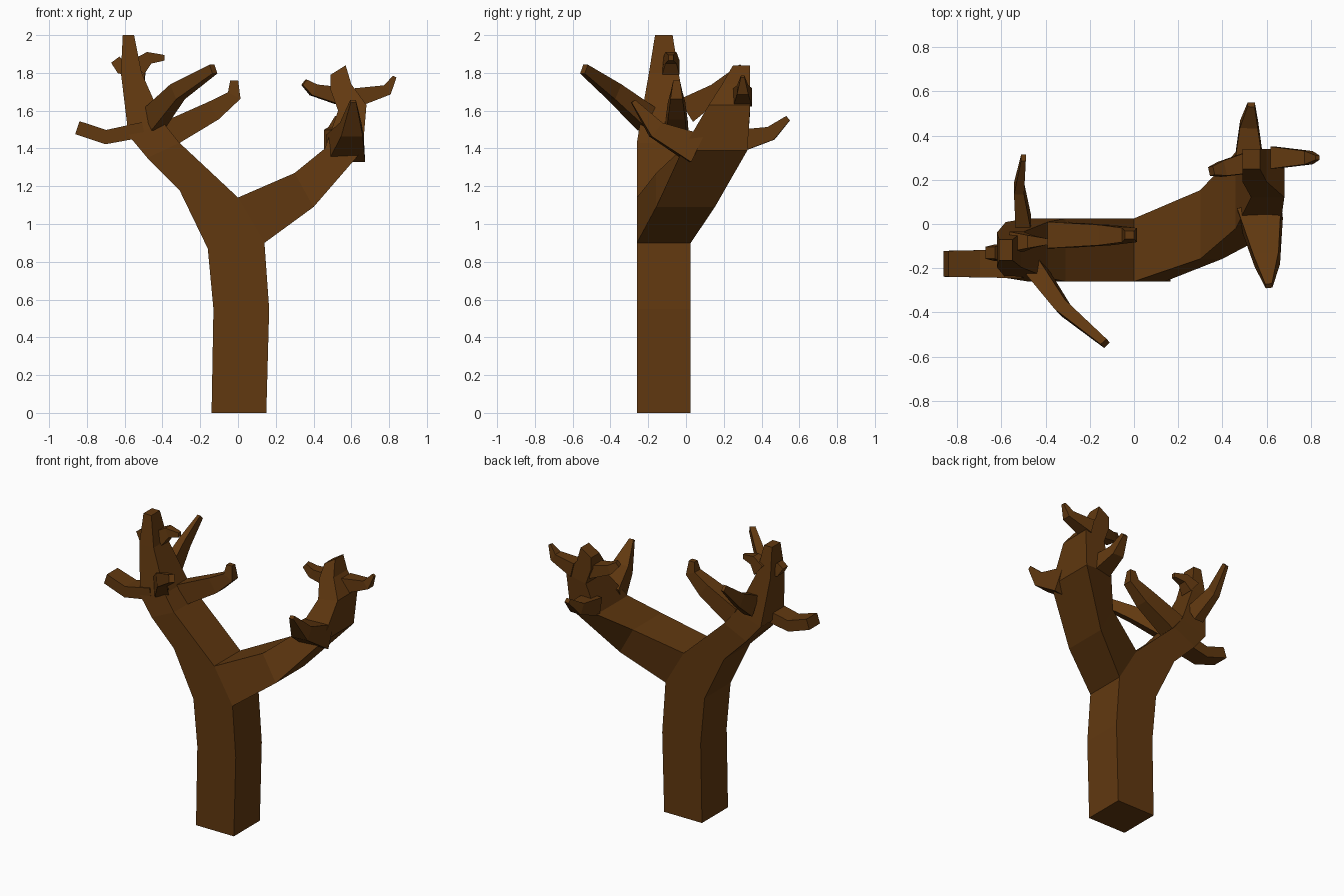
import bpy
import bmesh
from mathutils import Vector

cube = bpy.data.objects.get("Cube")
if cube:
    bpy.data.objects.remove(cube, do_unlink=True)

bark = bpy.data.materials.new("brown_bark")
bark.use_nodes = True
brown = (.12, .04, .005, 1)
bark.diffuse_color = brown
bark.node_tree.nodes["Principled BSDF"].inputs["Base Color"].default_value = brown


def loft(name, rings):
    """Join four-cornered rings into one closed, flat-shaded tube."""
    bm = bmesh.new()
    loops = [[bm.verts.new(corner) for corner in ring] for ring in rings]
    for low, high in zip(loops, loops[1:]):
        for i in range(len(low)):
            bm.faces.new((low[i - 1], low[i], high[i], high[i - 1]))
    bm.faces.new(loops[0])
    bm.faces.new(loops[-1])
    bmesh.ops.remove_doubles(bm, verts=bm.verts, dist=.001)
    bmesh.ops.recalc_face_normals(bm, faces=bm.faces)
    mesh = bpy.data.meshes.new(name)
    bm.to_mesh(mesh)
    bm.free()
    mesh.materials.append(bark)
    bpy.context.collection.objects.link(bpy.data.objects.new(name, mesh))


def limb(name, outline, front, back):
    """Heavy wood: pairs of outline points, with front and back depth ruled by height."""
    rings = []
    for (outer_x, outer_z), (inner_x, inner_z) in outline:
        height = (outer_z + inner_z) / 2
        near, far = front(height), back(height)
        rings.append([(outer_x, near, outer_z), (inner_x, near, inner_z),
                      (inner_x, far, inner_z), (outer_x, far, outer_z)])
    loft(name, rings)


def twig(name, path, thickness, breadth, tip=.4):
    """Thin wood: a rectangle swept along a path, shrinking evenly to the tip scale."""
    points = [Vector(point) for point in path]
    last = len(points) - 1
    side = (points[last] - points[0]).cross(Vector((0, 0, 1))).normalized()
    rings = []
    for i, point in enumerate(points):
        # The ring at a bend faces halfway between its two segments
        tangent = Vector()
        if i > 0:
            tangent += (point - points[i - 1]).normalized()
        if i < last:
            tangent += (points[i + 1] - point).normalized()
        scale = 1 + (tip - 1) * i / last
        across = side * breadth * scale / 2
        upward = side.cross(tangent).normalized() * thickness * scale / 2
        rings.append([point + across + upward, point - across + upward,
                      point - across - upward, point + across - upward])
    loft(name, rings)


# Trunk, closing in a ridge at the fork
trunk_front, trunk_back = -.26, .025
crotch = (0, 1.14)
right_shoulder = (-.16, .87)
left_shoulder = (.14, .9)
limb("trunk",
     [((-.14, 0), (.15, 0)), ((-.13, .55), (.165, .55)),
      (right_shoulder, left_shoulder), (crotch, crotch)],
     front=lambda height: trunk_front,
     back=lambda height: trunk_back)


# Right limb narrows in depth only towards its top
def right_inset(height):
    return max(0, height - 1.4) * .16


limb("right_limb",
     [(right_shoulder, crotch), ((-.31, 1.18), (-.16, 1.29)),
      ((-.48, 1.35), (-.31, 1.43)), ((-.58, 1.47), (-.39, 1.53)),
      ((-.62, 1.8), (-.51, 1.8)), ((-.61, 2), (-.55, 2))],
     front=lambda height: trunk_front + right_inset(height),
     back=lambda height: trunk_back - right_inset(height))

# Left limb leans steadily backwards as it rises
limb("left_limb",
     [(left_shoulder, crotch), ((.4, 1.09), (.3, 1.27)),
      ((.66, 1.39), (.46, 1.4)), ((.68, 1.63), (.53, 1.6)),
      ((.6, 1.74), (.49, 1.71)), ((.57, 1.84), (.49, 1.79))],
     front=lambda height: trunk_front + (height - 1.02) * .64,
     back=lambda height: min(trunk_back + (height - 1.02) * .8, .34))

# Twigs and stubs of the right limb
twig("right_outer_twig",
     [(-.5, -.18, 1.5), (-.7, -.18, 1.46), (-.85, -.18, 1.51)],
     thickness=.08, breadth=.13, tip=.9)
twig("right_inner_twig",
     [(-.36, -.05, 1.48), (-.13, -.05, 1.6), (-.02, -.05, 1.68), (-.02, -.05, 1.76)],
     thickness=.14, breadth=.12, tip=.3)
twig("right_front_twig",
     [(-.45, -.2, 1.55), (-.32, -.38, 1.7), (-.13, -.54, 1.82)],
     thickness=.13, breadth=.09)
twig("right_back_twig",
     [(-.5, 0, 1.6), (-.52, .16, 1.7), (-.5, .3, 1.83)],
     thickness=.14, breadth=.07, tip=.3)
twig("right_outer_stub",
     [(-.57, -.13, 1.83), (-.62, -.13, 1.83), (-.65, -.13, 1.87)],
     thickness=.09, breadth=.09, tip=.6)
twig("right_inner_stub",
     [(-.53, -.08, 1.83), (-.47, -.08, 1.88), (-.39, -.08, 1.88)],
     thickness=.1, breadth=.09, tip=.3)

# Twigs of the left limb
twig("left_front_twig",
     [(.57, .05, 1.4), (.6, -.16, 1.5), (.61, -.28, 1.65)],
     thickness=.16, breadth=.2, tip=.15)
twig("left_inner_twig",
     [(.53, .28, 1.68), (.4, .25, 1.71), (.35, .24, 1.75)],
     thickness=.09, breadth=.1)
twig("left_outer_twig",
     [(.63, .3, 1.67), (.79, .3, 1.71), (.83, .3, 1.78)],
     thickness=.1, breadth=.1, tip=.2)
twig("left_back_twig",
     [(.52, .28, 1.44), (.52, .45, 1.48), (.53, .54, 1.56)],
     thickness=.12, breadth=.13, tip=.25)
